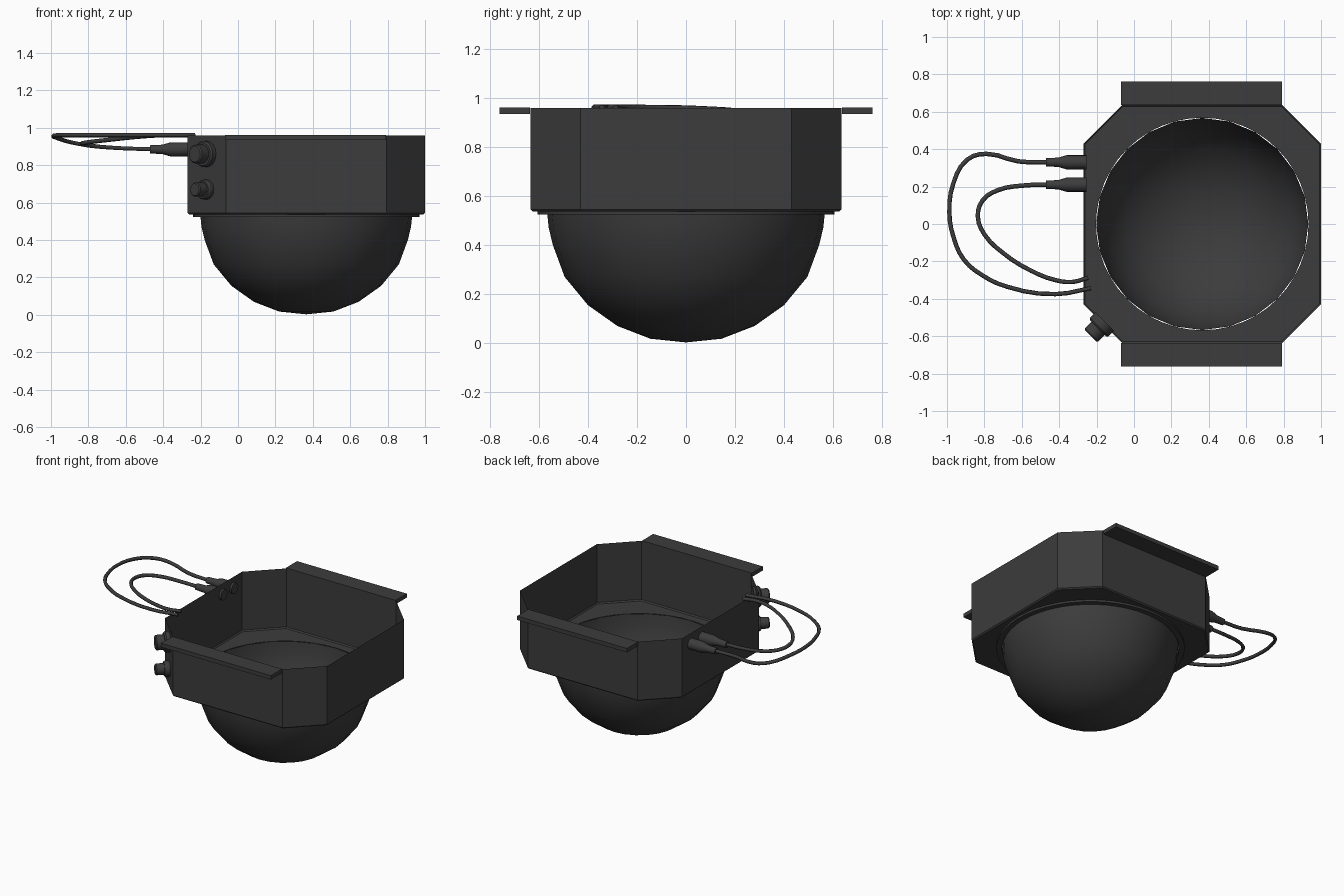
import bpy, bmesh, math
from mathutils import Vector

if "Cube" in bpy.data.objects:
    bpy.data.objects.remove(bpy.data.objects["Cube"])

CX = 0.365          # centre of housing and dome in x
WALL_X = -0.27      # left wall
dark = bpy.data.materials.new("dark_grey")
dark.diffuse_color = (0.045, 0.045, 0.045, 1)
dark.use_nodes = True
dark.node_tree.nodes["Principled BSDF"].inputs["Base Color"].default_value = dark.diffuse_color


def finish(name, bm, angle=30):
    """Turn a bmesh into a named, smoothed object."""
    bmesh.ops.recalc_face_normals(bm, faces=bm.faces)
    me = bpy.data.meshes.new(name)
    bm.to_mesh(me)
    bm.free()
    me.materials.append(dark)
    ob = bpy.data.objects.new(name, me)
    bpy.context.collection.objects.link(ob)
    bpy.ops.object.select_all(action='DESELECT')
    ob.select_set(True)
    bpy.context.view_layer.objects.active = ob
    bpy.ops.object.shade_smooth_by_angle(angle=math.radians(angle))
    return ob


def lathe(name, profile, segs, loc, axis=(0, 0, 1), angle=30):
    """Spin (radius, height) points around an axis through loc."""
    bm = bmesh.new()
    vs = [bm.verts.new((r, 0, h)) for r, h in profile]
    es = [bm.edges.new(p) for p in zip(vs, vs[1:])]
    bmesh.ops.spin(bm, geom=vs + es, cent=(0, 0, 0), axis=(0, 0, 1),
                   angle=2 * math.pi, steps=segs, use_duplicate=False)
    bmesh.ops.remove_doubles(bm, verts=bm.verts, dist=1e-4)
    ob = finish(name, bm, angle)
    ob.rotation_euler = Vector((0, 0, 1)).rotation_difference(Vector(axis)).to_euler()
    ob.location = loc
    return ob


# Open-topped eight-sided housing, with a floor that has a round opening
def octagon(bm, z, inset=0.0):
    hx, hy = 0.635 - inset, 0.635 - inset
    cx, cy = 0.43, 0.43 - inset * 0.4
    cx -= inset * 0.4
    pts = [(hx, -cy), (hx, cy), (cx, hy), (-cx, hy),
           (-hx, cy), (-hx, -cy), (-cx, -hy), (cx, -hy)]
    return [bm.verts.new((CX + x, y, z)) for x, y in pts]


bm = bmesh.new()
rings = [octagon(bm, 0.96), octagon(bm, 0.546), octagon(bm, 0.538, 0.008)]
for a, b in zip(rings, rings[1:]):
    for i in range(8):
        j = (i + 1) % 8
        bm.faces.new((a[i], a[j], b[j], b[i]))
N = 32
hole = [bm.verts.new((CX + 0.57 * math.cos(2 * math.pi * k / N),
                      0.57 * math.sin(2 * math.pi * k / N), 0.538)) for k in range(N)]
edges = [bm.edges.new((hole[k], hole[(k + 1) % N])) for k in range(N)]
rim = rings[-1]
edges += [bm.edges.get((rim[i], rim[(i + 1) % 8])) for i in range(8)]
bmesh.ops.triangle_fill(bm, use_beauty=True, use_dissolve=False, edges=edges)
finish("housing", bm)

# Dome and its retaining ring
lathe("dome", [(0.567, 0.538), (0.56, 0.47), (0.543, 0.4), (0.495, 0.27), (0.4, 0.155),
               (0.28, 0.07), (0.145, 0.018), (0, 0.003)], 24, (CX, 0, 0), angle=60)
lathe("dome_ring", [(0.568, 0.538), (0.605, 0.538), (0.605, 0.524), (0.568, 0.524)],
      48, (CX, 0, 0))

# Mounting flanges front and back
for side, label in ((-1, "front"), (1, "back")):
    bm = bmesh.new()
    bmesh.ops.create_cube(bm, size=1)
    bmesh.ops.scale(bm, vec=(0.86, 0.125, 0.028), verts=bm.verts)
    bmesh.ops.translate(bm, vec=(CX - 0.005, side * 0.6985, 0.948), verts=bm.verts)
    finish(label + "_flange", bm)

# Two capped sockets on the front-left chamfer
out = Vector((-1, -1, 0)).normalized()
for label, z, s in (("upper", 0.86, 1.0), ("lower", 0.67, 0.76)):
    lathe(label + "_socket",
          [(0, -0.015), (0.07 * s, -0.015), (0.07 * s, 0.025), (0.062 * s, 0.035),
           (0.05 * s, 0.035), (0.05 * s, 0.085), (0.043 * s, 0.092), (0, 0.092)],
          16, (-0.167, -0.533, z), out)

# Cable plugs through the left wall
for label, y in (("outer", 0.33), ("inner", 0.21)):
    lathe(label + "_cable_plug",
          [(0, -0.015), (0.038, -0.015), (0.038, 0.09), (0.025, 0.135),
           (0.022, 0.2), (0, 0.2)], 16, (WALL_X, y, 0.885), (-1, 0, 0))


# Looping cables
def cable(name, pts):
    cu = bpy.data.curves.new(name, 'CURVE')
    cu.dimensions = '3D'
    cu.bevel_depth = 0.012
    cu.bevel_resolution = 1
    cu.resolution_u = 3
    cu.use_fill_caps = True
    sp = cu.splines.new('BEZIER')
    sp.bezier_points.add(len(pts) - 1)
    for bp, p in zip(sp.bezier_points, pts):
        bp.co = p
        bp.handle_left_type = bp.handle_right_type = 'AUTO'
    cu.materials.append(dark)
    bpy.context.collection.objects.link(bpy.data.objects.new(name, cu))


cable("outer_cable", [
    (-0.46, 0.33, 0.886), (-0.62, 0.335, 0.891), (-0.79, 0.375, 0.905), (-0.89, 0.345, 0.922),
    (-0.965, 0.22, 0.945), (-0.987, 0.06, 0.956), (-0.965, -0.07, 0.96), (-0.91, -0.19, 0.961),
    (-0.81, -0.275, 0.961), (-0.68, -0.335, 0.961), (-0.42, -0.375, 0.961), (-0.23, -0.343, 0.961)])
cable("inner_cable", [
    (-0.46, 0.21, 0.886), (-0.6, 0.205, 0.89), (-0.73, 0.18, 0.898), (-0.81, 0.125, 0.907),
    (-0.835, 0.04, 0.915), (-0.8, -0.055, 0.923), (-0.7, -0.155, 0.935), (-0.55, -0.25, 0.951),
    (-0.42, -0.3, 0.96), (-0.33, -0.31, 0.961), (-0.245, -0.287, 0.961)])
